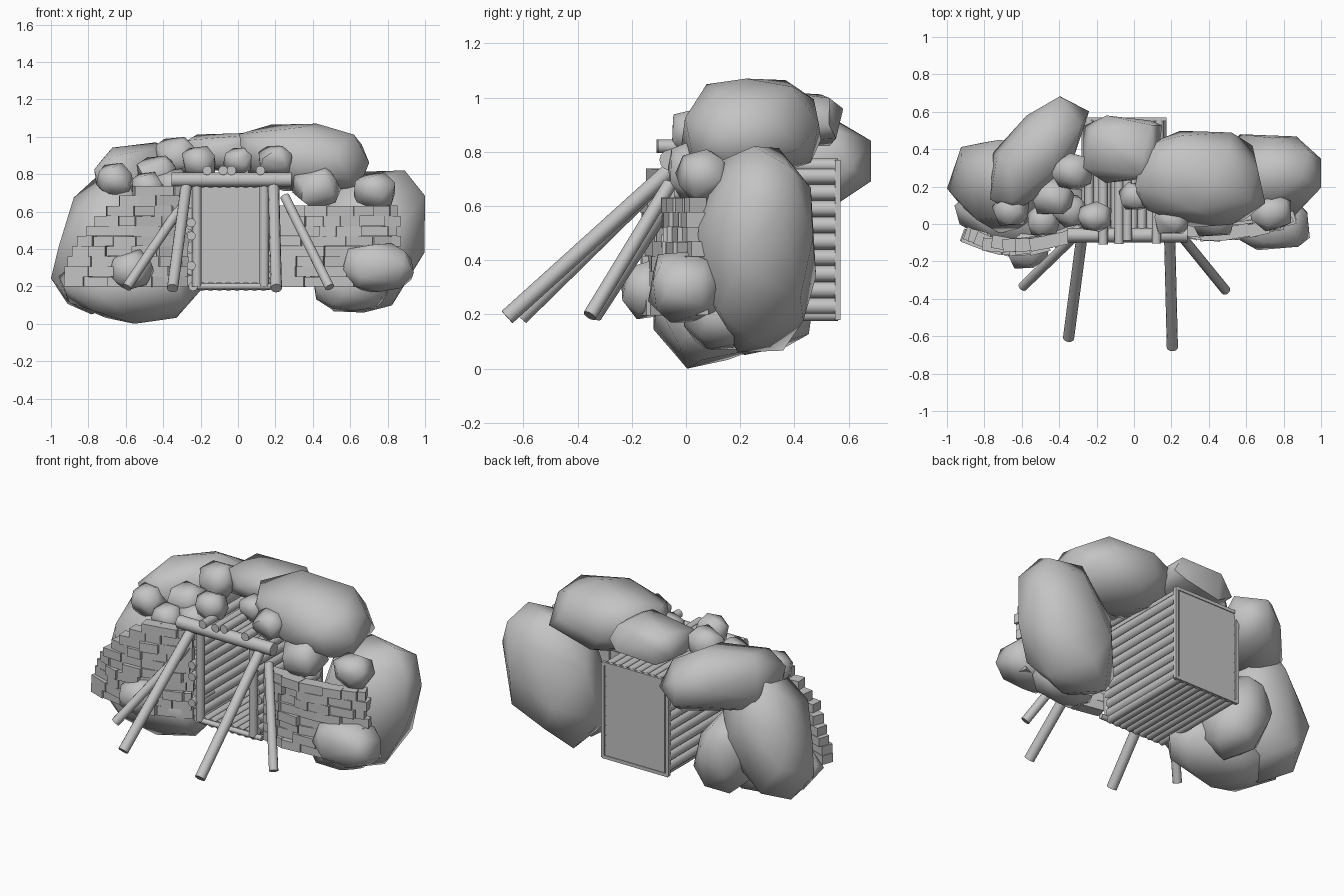
import bpy, bmesh, math, random
from mathutils import Vector, Matrix

if "Cube" in bpy.data.objects:
    bpy.data.objects.remove(bpy.data.objects["Cube"])
random.seed(7)

grey = bpy.data.materials.new("plain_grey")
grey.use_nodes = True
grey.diffuse_color = (.55, .55, .55, 1)
grey.node_tree.nodes["Principled BSDF"].inputs["Base Color"].default_value = grey.diffuse_color


def finish(name, bm, angle=None):
    bmesh.ops.recalc_face_normals(bm, faces=bm.faces)
    mesh = bpy.data.meshes.new(name)
    bm.to_mesh(mesh)
    bm.free()
    mesh.materials.append(grey)
    ob = bpy.data.objects.new(name, mesh)
    bpy.context.collection.objects.link(ob)
    if angle:
        bpy.ops.object.select_all(action='DESELECT')
        ob.select_set(True)
        bpy.context.view_layer.objects.active = ob
        bpy.ops.object.shade_smooth_by_angle(angle=math.radians(angle))


def boulder(name, centre, half, lean=0, turn=0, chunky=.85, count=24):
    """Convex stone filling its half extents; lean shifts the top along x."""
    golden = math.pi * (3 - math.sqrt(5))
    pts = []
    for i in range(count):
        z = 1 - (2 * i + 1) / count
        a = i * golden + random.uniform(-.3, .3)
        r = math.sqrt(1 - z * z)
        p = Vector([math.copysign(abs(c) ** chunky, c) * random.uniform(.92, 1.05)
                    for c in (r * math.cos(a), r * math.sin(a), z)])
        p.x += lean * p.z
        pts.append(p)
    lo = [min(axis) for axis in zip(*pts)]
    hi = [max(axis) for axis in zip(*pts)]
    spin = Matrix.Rotation(math.radians(turn), 3, 'Z')
    bm = bmesh.new()
    for p in pts:
        fitted = [h * (2 * (c - l) / (u - l) - 1) for c, h, l, u in zip(p, half, lo, hi)]
        bm.verts.new(Vector(centre) + spin @ Vector(fitted))
    bmesh.ops.convex_hull(bm, input=bm.verts)
    bmesh.ops.delete(bm, geom=[v for v in bm.verts if not v.link_faces], context='VERTS')
    finish(name, bm, 60)


def logs(name, items, radius):
    """Round timbers, each given as a start and an end."""
    bm = bmesh.new()
    for start, end in items:
        a, b = Vector(start), Vector(end)
        d = b - a
        m = Matrix.Translation((a + b) / 2) @ d.to_track_quat('Z', 'Y').to_matrix().to_4x4()
        bmesh.ops.create_cone(bm, cap_ends=True, segments=12, radius1=radius, radius2=radius,
                              depth=d.length, matrix=m)
    finish(name, bm, 40)


def box(bm, centre, size, turn=0):
    m = Matrix.Translation(centre) @ Matrix.Rotation(turn, 4, 'Z') @ Matrix.Diagonal((*size, 1))
    bmesh.ops.create_cube(bm, size=1, matrix=m)


def brick_wall(name, rows, row_start, row_end, curve):
    """Dry-laid courses following a curved plan."""
    bm = bmesh.new()
    course = .054
    for row in range(rows):
        x, end = row_start(row), row_end(row)
        while x < end - .03:
            width = min(random.uniform(.08, .15), end - x)
            mid = x + width / 2
            slope = math.atan((curve(mid + .01) - curve(mid - .01)) / .02)
            y = curve(mid) + random.uniform(-.015, .015)
            box(bm, (mid, y, .225 + row * course),
                (width * 1.05, .07, course * random.uniform(.95, 1.08)),
                slope + random.uniform(-.12, .12))
            x += width
    finish(name, bm)


# Large boulders
boulder("left_main_boulder", (.69, .26, .44), (.31, .22, .38), lean=.3)
boulder("left_top_boulder", (.36, .24, .89), (.35, .26, .18), lean=-.2, turn=-4)
boulder("left_base_boulder", (.6, .13, .21), (.2, .14, .14))
boulder("left_front_boulder", (.75, 0, .3), (.19, .14, .13))
boulder("right_main_boulder", (-.75, .2, .44), (.25, .25, .39), lean=.35, chunky=.95)
boulder("right_base_boulder", (-.58, .08, .2), (.38, .2, .2), chunky=.95)
boulder("right_inner_boulder", (-.5, .28, .3), (.19, .2, .25), lean=-.2)
boulder("right_back_slab", (-.52, .38, .78), (.35, .18, .19), turn=50)
boulder("roof_back_boulder", (-.06, .4, .92), (.21, .18, .1), chunky=.6, count=16)

# Smaller rocks resting on walls and roof, each with one overall radius
small_rocks = [
    (.73, .06, .71, .11), (.42, .05, .73, .13), (.2, .03, .87, .09), (0, .15, .87, .08),
    (-.21, .04, .87, .09), (-.33, .28, .9, .11), (-.43, .15, .8, .11), (-.57, -.13, .29, .12),
    (-.48, .02, .73, .09), (-.66, .08, .77, .1), (-.34, .07, .74, .1),
]
for x, y, z, r in small_rocks:
    boulder("small_rock", (x, y, z), (r, r * .9, r * .9), count=16)

# Brick walls either side of the entrance
brick_wall("right_brick_wall", 10, lambda row: -.92 + .0045 * row * row, lambda row: -.28,
           lambda x: .8 * (x + .62) ** 2 - .12)
brick_wall("left_brick_wall", 8, lambda row: .22, lambda row: .86 - .02 * (row % 2),
           lambda x: .5 * (x - .45) ** 2 - .04)

# Timber tunnel lining: walls, floor and roof of parallel logs
FRONT, BACK = -.05, .56
LEFT, RIGHT, MIDDLE = .145, -.25, -.0525
FLOOR, ROOF = .2, .75
for name, x in (("right_tunnel_wall", RIGHT), ("left_tunnel_wall", LEFT)):
    heights = [FLOOR + .03 + i * .06 for i in range(9)]
    logs(name, [((x, FRONT + random.uniform(0, .03), z), (x, BACK, z)) for z in heights], .03)
for name, z in (("tunnel_floor", FLOOR), ("tunnel_roof", ROOF)):
    places = [RIGHT + .01 + i * .047 for i in range(9)]
    logs(name, [((x, FRONT, z), (x, BACK, z)) for x in places], .025)

# Closing panel with a thin rough frame
bm = bmesh.new()
box(bm, (MIDDLE, BACK - .01, (FLOOR + ROOF) / 2), (LEFT - RIGHT, .03, ROOF - FLOOR))
finish("tunnel_back_panel", bm)
bm = bmesh.new()
for x in (RIGHT - .02, LEFT + .02):
    box(bm, (x, BACK, (FLOOR + ROOF) / 2), (.02, .02, ROOF - FLOOR + .03))
for z in (FLOOR - .01, ROOF + .01):
    box(bm, (MIDDLE, BACK, z), (LEFT - RIGHT + .05, .02, .02))
finish("back_panel_frame", bm)

# Entrance frame, loose roof poles and stub ends
logs("entrance_posts", [((x, FRONT, FLOOR), (x, FRONT, ROOF)) for x in (-.22, .14)], .025)
logs("entrance_lintel", [((-.355, -.06, .77), (.285, -.06, .77))], .038)
logs("entrance_sill", [((-.22, FRONT, FLOOR), (.2, FRONT, FLOOR))], .016)
logs("roof_poles", [((x, random.uniform(-.11, -.08), .82), (x, .3, .82))
                    for x in (-.165, -.08, -.035, .12)], .025)
logs("wall_stubs", [((RIGHT, -.09, z), (RIGHT, .1, z)) for z in (.31, .47, .54)], .024)

# Slanted props in front
logs("long_props", [((-.275, -.04, ROOF), (-.35, -.61, .19)),
                    ((.19, -.04, ROOF), (.205, -.66, .19))], .03)
logs("short_props", [((-.29, -.04, .65), (-.595, -.335, .195)),
                     ((.25, -.06, .68), (.49, -.355, .195))], .026)
